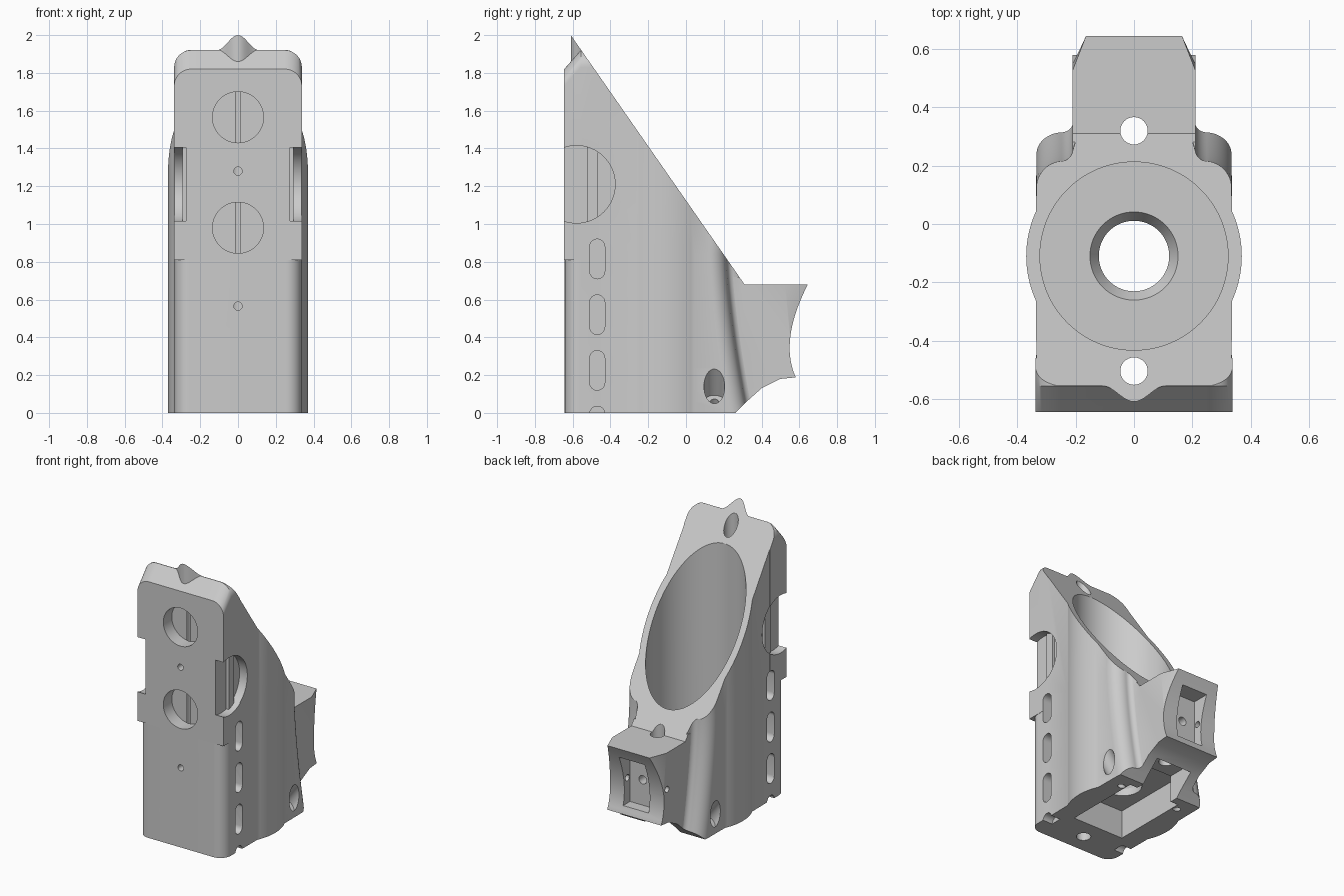
import bpy, bmesh
from math import sin, cos, pi, radians
from mathutils import Vector

cube = bpy.data.objects.get("Cube")
if cube:
    bpy.data.objects.remove(cube, do_unlink=True)

grey = bpy.data.materials.new("light grey")
grey.use_nodes = True
tone = (0.6, 0.6, 0.6, 1)
grey.diffuse_color = tone
grey.node_tree.nodes["Principled BSDF"].inputs["Base Color"].default_value = tone


def loft(name, rings):
    """Skin equal-length closed rings and cap both ends."""
    bm = bmesh.new()
    rows = [[bm.verts.new(p) for p in ring] for ring in rings]
    n = len(rows[0])
    for a, b in zip(rows, rows[1:]):
        for i in range(n):
            j = (i + 1) % n
            bm.faces.new((a[i], a[j], b[j], b[i]))
    bm.faces.new(rows[0])
    bm.faces.new(rows[-1])
    bmesh.ops.recalc_face_normals(bm, faces=bm.faces)
    mesh = bpy.data.meshes.new(name)
    bm.to_mesh(mesh)
    bm.free()
    mesh.materials.append(grey)
    ob = bpy.data.objects.new(name, mesh)
    bpy.context.collection.objects.link(ob)
    return ob


def tube(name, p0, p1, r0, r1=None, n=64):
    p0, p1 = Vector(p0), Vector(p1)
    q = (p1 - p0).to_track_quat('Z', 'Y')
    ring = lambda p, r: [p + q @ Vector((r * cos(2 * pi * i / n), r * sin(2 * pi * i / n), 0)) for i in range(n)]
    return loft(name, [ring(p0, r0), ring(p1, r1 or r0)])


def box(name, x, y, z):
    return loft(name, [[(a, y[0], z[0]), (a, y[1], z[0]), (a, y[1], z[1]), (a, y[0], z[1])] for a in x])


def side_prism(name, pts, x0, x1):
    return loft(name, [[(x, y, z) for y, z in pts] for x in (x0, x1)])


def arc(cx, cy, r, a0, a1, n=12):
    return [(cx + r * cos(radians(a0 + (a1 - a0) * i / n)),
             cy + r * sin(radians(a0 + (a1 - a0) * i / n))) for i in range(n + 1)]


def mirrored(half):
    return half + [(-x, y) for x, y in reversed(half) if x > 1e-6]


def combine(target, tool, op):
    mod = target.modifiers.new(op, 'BOOLEAN')
    mod.operation, mod.object, mod.solver = op, tool, 'EXACT'
    bpy.context.view_layer.objects.active = target
    bpy.ops.object.modifier_apply(modifier=mod.name)
    bpy.data.objects.remove(tool, do_unlink=True)


# Main body: rounded outline with a front bump and bulging sides, rear flaring at the foot
half = [(0.011 * i, -0.555 - 0.0275 * (1 + cos(pi * i / 10))) for i in range(11)]
half += arc(0.255, -0.475, 0.08, -90, 0)
half += arc(0, -0.11, 0.37, -24.5, 24.5, 16)
half += arc(0.245, 0.125, 0.09, 0, 90)
half += arc(0.25, 0.255, 0.04, -90, -170, 8) + [(0.2, 0.28)]
outline = mirrored(half)


def body_ring(z):
    flare = 0.11 * max(0, 1 - z / 0.84) ** 1.5
    return [(x, y + (flare if y > 0.1 else 0), z) for x, y in outline]


body = loft("holder_body", [body_ring(0.84 * i / 14) for i in range(15)] + [body_ring(2.2)])

# Lower front with rounded vertical corners
front = mirrored([(0, -0.642)] + arc(0.256, -0.562, 0.08, -90, 0) + [(0.336, -0.45)])
combine(body, loft("lower_front", [[(x, y, z) for x, y in front] for z in (0, 0.9)]), 'UNION')


# Upper front plate with chamfered, rounded top
def plate_ring(y, top):
    pts = mirrored([(0, 0.81), (0.338, 0.81)] + arc(0.248, top - 0.09, 0.09, 0, 90))
    return [(x, y, z) for x, z in pts]


combine(body, loft("front_plate", [plate_ring(-0.645, 1.82), plate_ring(-0.557, 1.92),
                                   plate_ring(-0.46, 1.92)]), 'UNION')

# Rear arm with concave end face
a, c, b = Vector((0.58, 0.19)), Vector((0.4935, 0.385)), Vector((0.645, 0.68))
curve = [tuple(a * (1 - t) ** 2 + c * 2 * t * (1 - t) + b * t * t) for t in [i / 16 for i in range(17)]]
arm_side = [(0.02, 0.72), (0.02, 0.03), (0.6, 0.03)] + curve + [(0.67, 0.72)]
combine(body, side_prism("rear_arm", arm_side, -0.212, 0.212), 'UNION')

# Sloped top, and the relieved underside at the back
underside = [(0.16, -0.1), (0.31, 0.05), (0.4, 0.13), (0.5, 0.18), (0.7, 0.2), (0.7, -0.1)]
cutters = [
    side_prism("slope_cut", [(-0.7, 2.129), (0.31, 0.68), (1, 0.68), (1, 2.6), (-0.7, 2.6)], -1, 1),
    side_prism("underside_cut", underside, -1, 1),
]
# Tapered trims on the arm's upper rear corners
for s in (1, -1):
    cutters.append(loft("arm_trim", [[(0.2235 * s, 0.4955 + d, z), (0.1515 * s, 0.6795 + d, z), (0.35 * s, 0.6795 + d, z)]
                                     for z, d in ((0.75, -0.006), (0.3, 0.033))]))
# Main bore, drain hole with countersink, bottom pocket running out at the back
cutters += [
    tube("bore", (0, -0.11, 0.3), (0, -0.11, 2.5), 0.323, n=128),
    tube("countersink", (0, -0.11, 0.25), (0, -0.11, 0.301), 0.12, 0.152),
    tube("drain", (0, -0.11, 0.1), (0, -0.11, 0.26), 0.121),
    box("bottom_pocket", (-0.2, 0.2), (-0.36, 0.2), (-0.1, 0.2)),
    box("rear_pocket", (-0.14, 0.14), (0.1, 0.4), (-0.11, 0.19)),
]
# Vertical screw holes
for y in (-0.505, 0.32):
    cutters.append(tube("screw_hole", (0, y, -0.2), (0, y, 2.4), 0.047, n=32))
# Round recesses and pin holes in the front
for z in (1.565, 0.98):
    cutters.append(tube("front_recess", (0, -0.8, z), (0, -0.5497, z), 0.135))
for z in (1.28, 0.565):
    cutters.append(tube("pin_hole", (0, -0.8, z), (0, -0.5, z), 0.022, n=24))
# Side recesses, slots and slanted holes, both sides
for s in (1, -1):
    cutters.append(tube("side_recess", (0.275 * s, -0.58, 1.21), (0.6 * s, -0.58, 1.21), 0.205))
    for k in range(4):
        z = 0.815 - 0.295 * k
        pts = arc(-0.47, z + 0.065, 0.04, 0, 180) + arc(-0.47, z - 0.065, 0.04, 180, 360)
        cutters.append(side_prism("side_slot", pts, 0.26 * s, 0.5 * s))
    axis = Vector((0.6 * s, 0, 0.8))
    mouth = Vector((0.335 * s, 0.15, 0.14))
    cutters.append(tube("slanted_hole", mouth - axis * 0.1, mouth + axis * 0.3, 0.055, n=32))
    cutters.append(tube("slanted_pilot", mouth - axis * 0.3, mouth, 0.022, n=24))
# Groove, cross pin and bolt hole in the arm end
cutters += [
    box("arm_groove", (-0.1, 0.1), (0.485, 0.9), (0.24, 0.6)),
    tube("arm_pin_hole", (-0.4, 0.515, 0.42), (0.15, 0.515, 0.42), 0.022, n=24),
    tube("arm_bolt_hole", (0, 0.34, 0.42), (0, 0.7, 0.42), 0.03, n=24),
]
for cutter in cutters:
    combine(body, cutter, 'DIFFERENCE')

# Upright rib standing in each side recess
for s in (1, -1):
    combine(body, box("recess_rib", (0.25 * s, 0.295 * s), (-0.525, -0.466), (1.01, 1.41)), 'UNION')

bpy.ops.object.select_all(action='DESELECT')
body.select_set(True)
bpy.context.view_layer.objects.active = body
bpy.ops.object.shade_smooth_by_angle(angle=radians(30))
